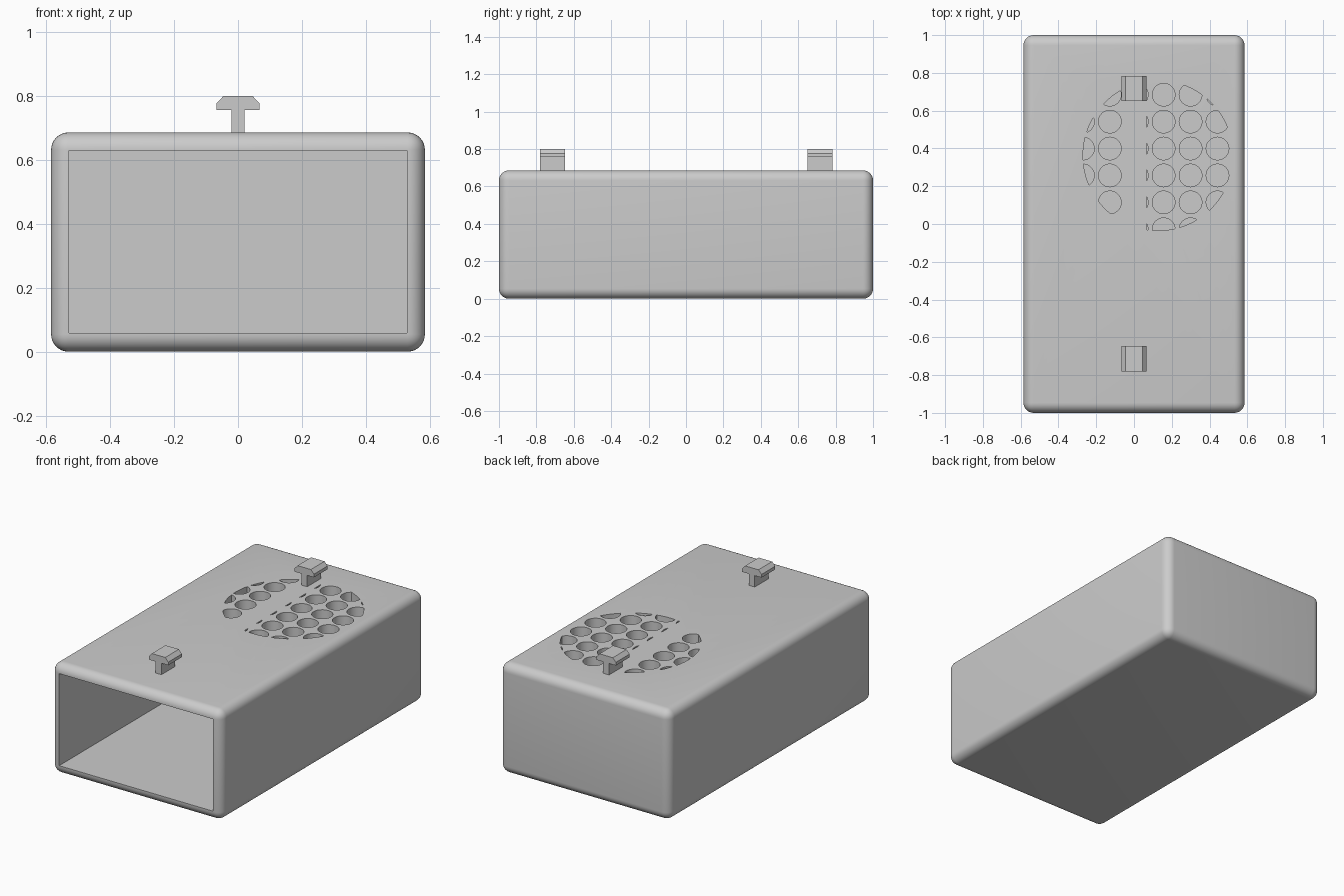
import bpy, bmesh, math
from mathutils import Matrix, Vector

if "Cube" in bpy.data.objects:
    bpy.data.objects.remove(bpy.data.objects["Cube"])

HALF_W, HALF_L, HEIGHT, WALL = 0.585, 1.0, 0.686, 0.056

grey = bpy.data.materials.new("plain grey")
grey.use_nodes = True
grey.diffuse_color = (0.6, 0.6, 0.6, 1)
grey.node_tree.nodes["Principled BSDF"].inputs["Base Color"].default_value = grey.diffuse_color


def finish(name, bm):
    bmesh.ops.recalc_face_normals(bm, faces=bm.faces)
    mesh = bpy.data.meshes.new(name)
    bm.to_mesh(mesh)
    bm.free()
    mesh.materials.append(grey)
    obj = bpy.data.objects.new(name, mesh)
    bpy.context.collection.objects.link(obj)
    return obj


def activate(obj):
    bpy.ops.object.select_all(action='DESELECT')
    obj.select_set(True)
    bpy.context.view_layer.objects.active = obj


def box(name, low, high):
    low, high = Vector(low), Vector(high)
    bm = bmesh.new()
    size = Matrix.Diagonal((*(high - low), 1))
    bmesh.ops.create_cube(bm, size=1, matrix=Matrix.Translation((low + high) / 2) @ size)
    return finish(name, bm)


def cylinders(name, centres, radius, sides, z, depth):
    bm = bmesh.new()
    for x, y in centres:
        bmesh.ops.create_cone(bm, cap_ends=True, segments=sides, radius1=radius, radius2=radius,
                              depth=depth, matrix=Matrix.Translation((x, y, z)))
    return finish(name, bm)


def combine(target, tool, operation):
    activate(target)
    mod = target.modifiers.new("combine", 'BOOLEAN')
    mod.object, mod.operation, mod.solver = tool, operation, 'EXACT'
    bpy.ops.object.modifier_apply(modifier=mod.name)
    bpy.data.objects.remove(tool)


# Rounded outer case
case = box("case", (-HALF_W, -HALF_L, 0), (HALF_W, HALF_L, HEIGHT))
activate(case)
bevel = case.modifiers.new("rounded edges", 'BEVEL')
bevel.width, bevel.segments = 0.054, 8
bpy.ops.object.modifier_apply(modifier=bevel.name)

# Cavity open at the front
cavity = box("cavity", (WALL - HALF_W, -HALF_L - 0.1, WALL + 0.002),
             (HALF_W - WALL, HALF_L - WALL, HEIGHT - WALL))
combine(case, cavity, 'DIFFERENCE')

# Grid of vent holes, trimmed to a disc and interrupted by a solid centre strip
PITCH, MID = 0.1425, HEIGHT - WALL / 2
grid = [(0.0145 + PITCH * i, 0.3995 + PITCH * j) for i in range(-2, 4) for j in range(-3, 3)]
vents = cylinders("vent_cutter", grid, 0.06, 40, MID, 0.15)
disc = cylinders("vent_disc", [(0.127, 0.362)], 0.397, 96, MID, 0.3)
combine(vents, disc, 'INTERSECT')
strip = box("vent_strip", (-0.067, -0.5, 0.4), (0.065, 1, 1))
combine(vents, strip, 'DIFFERENCE')
combine(case, vents, 'DIFFERENCE')
activate(case)
bpy.ops.object.shade_smooth_by_angle(angle=math.radians(30))

# T-shaped mounting hooks on the top
half = [(0.02, HEIGHT - 0.01), (0.02, 0.757), (0.067, 0.757), (0.067, 0.777), (0.046, 0.8)]
outline = half + [(-x, z) for x, z in reversed(half)]
for name, y in (("front_hook", -0.713), ("back_hook", 0.717)):
    bm = bmesh.new()
    face = bm.faces.new([bm.verts.new((x, y - 0.067, z)) for x, z in outline])
    side = bmesh.ops.extrude_face_region(bm, geom=[face])["geom"]
    bmesh.ops.translate(bm, vec=(0, 0.134, 0),
                        verts=[v for v in side if isinstance(v, bmesh.types.BMVert)])
    finish(name, bm)
